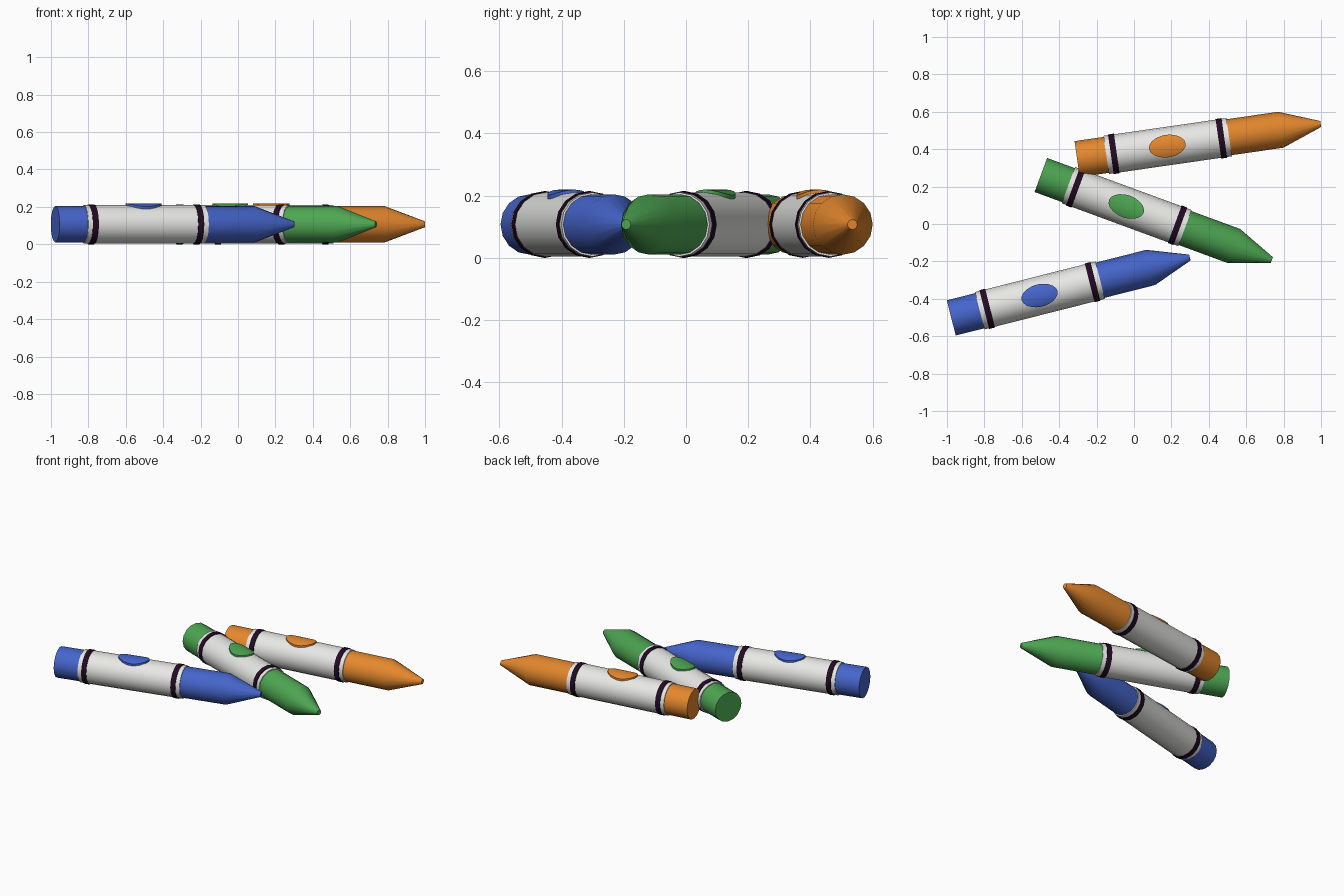
import bpy, bmesh, math
from mathutils import Matrix

if "Cube" in bpy.data.objects:
    bpy.data.objects.remove(bpy.data.objects["Cube"])

SIDES = 16
AXIS_Z = 0.107


def material(name, rgb):
    m = bpy.data.materials.new(name)
    m.diffuse_color = (*rgb, 1)
    m.use_nodes = True
    m.node_tree.nodes["Principled BSDF"].inputs["Base Color"].default_value = m.diffuse_color
    return m


white = material("paper white", (0.80, 0.80, 0.78))
dark = material("dark plum", (0.016, 0.003, 0.016))
blue = material("blue wax", (0.06, 0.13, 0.60))
green = material("green wax", (0.075, 0.38, 0.085))
orange = material("orange wax", (0.78, 0.245, 0.027))


def finish(bm, name, mat, place):
    bmesh.ops.recalc_face_normals(bm, faces=bm.faces)
    me = bpy.data.meshes.new(name)
    bm.to_mesh(me)
    bm.free()
    me.materials.append(mat)
    ob = bpy.data.objects.new(name, me)
    bpy.context.collection.objects.link(ob)
    ob.matrix_world = place
    bpy.ops.object.select_all(action='DESELECT')
    ob.select_set(True)
    bpy.context.view_layer.objects.active = ob
    bpy.ops.object.shade_smooth_by_angle(angle=math.radians(32))
    return ob


def lathe(name, profile, mat, place):
    """Closed solid turned around the local x axis from (x, radius) points."""
    bm = bmesh.new()
    rings = []
    for x, r in profile:
        rings.append([bm.verts.new((x, r * math.sin(math.tau * i / SIDES),
                                    r * math.cos(math.tau * i / SIDES)))
                      for i in range(SIDES)])
    for a, b in zip(rings, rings[1:]):
        for i in range(SIDES):
            j = (i + 1) % SIDES
            bm.faces.new((a[i], a[j], b[j], b[i]))
    bm.faces.new(rings[0])
    bm.faces.new(rings[-1])
    finish(bm, name, mat, place)


def oval_label(name, cx, half_len, half_wid, r, mat, place):
    """Oval plate curved over the top of the wrapper, with a short skirt."""
    bm = bmesh.new()
    n = 10
    rows = []
    for i in range(n + 1):
        t = math.pi * i / n
        u = -half_wid * math.cos(t)
        l = half_len * max(math.sin(t), 0.12)
        z = math.sqrt(r * r - u * u)
        rows.append((bm.verts.new((cx - l, u, z)), bm.verts.new((cx + l, u, z))))
    for a, b in zip(rows, rows[1:]):
        bm.faces.new((a[0], a[1], b[1], b[0]))
    rim = [e for e in bm.edges if e.is_boundary]
    out = bmesh.ops.extrude_edge_only(bm, edges=rim)
    for v in out["geom"]:
        if isinstance(v, bmesh.types.BMVert):
            v.co.z -= 0.016
    finish(bm, name, mat, place)


def crayon(label, wax, x, y, angle):
    place = Matrix.Translation((x, y, AXIS_Z)) @ Matrix.Rotation(math.radians(angle), 4, 'Z')
    # wax stick with its pointed end
    lathe(label + "_stick", [(0, 0.097), (1.10, 0.097), (1.316, 0.016)], wax, place)
    # paper sleeve
    lathe(label + "_paper_sleeve", [(0.157, 0.103), (0.821, 0.103)], white, place)
    # dark stripes round the sleeve
    for part, c in (("rear", 0.198), ("front", 0.779)):
        lathe(f"{label}_{part}_stripe", [(c - 0.016, 0.107), (c + 0.016, 0.107)], dark, place)
    # coloured oval on top
    oval_label(label + "_oval", 0.487, 0.099, 0.06, 0.112, wax, place)


crayon("blue_crayon", blue, -0.977, -0.502, 14.2)
crayon("green_crayon", green, -0.498, 0.262, -20.2)
crayon("orange_crayon", orange, -0.304, 0.347, 8.2)
